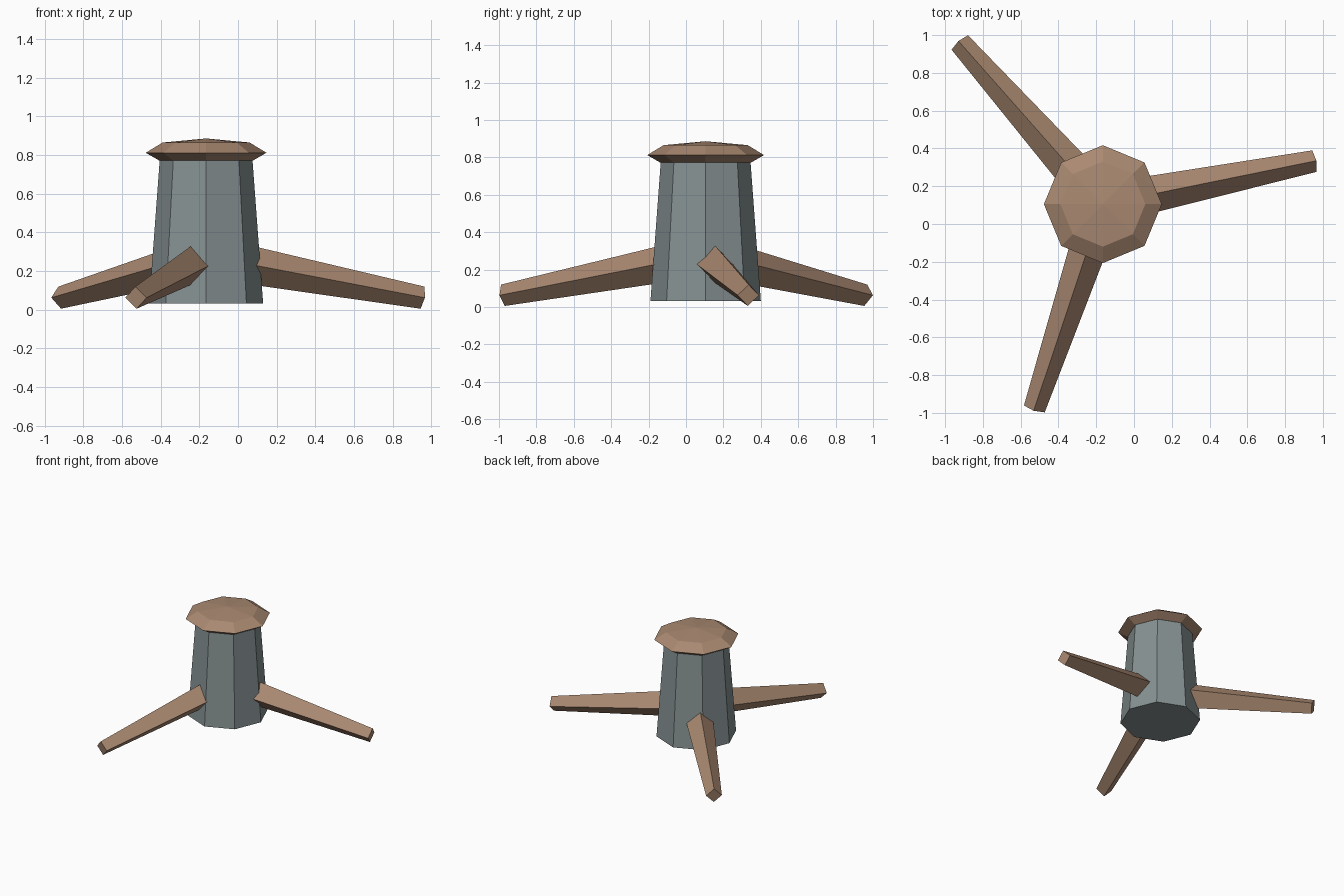
import bpy
import bmesh
import math
from mathutils import Vector

if "Cube" in bpy.data.objects:
    bpy.data.objects.remove(bpy.data.objects["Cube"])

CX, CY = -0.165, 0.105   # axis of the body


def material(name, rgb):
    m = bpy.data.materials.new(name)
    m.diffuse_color = (*rgb, 1.0)
    m.use_nodes = True
    m.node_tree.nodes["Principled BSDF"].inputs["Base Color"].default_value = m.diffuse_color
    return m


wood = material("brown wood", (0.40, 0.25, 0.165))
stone = material("blue grey", (0.24, 0.285, 0.29))


def finish(name, bm, mat):
    bmesh.ops.recalc_face_normals(bm, faces=bm.faces)
    mesh = bpy.data.meshes.new(name)
    bm.to_mesh(mesh)
    bm.free()
    mesh.materials.append(mat)
    obj = bpy.data.objects.new(name, mesh)
    bpy.context.collection.objects.link(obj)
    return obj


def skin(bm, rings):
    """Join successive rings of vertices with quads."""
    for a, b in zip(rings, rings[1:]):
        n = len(a)
        for i in range(n):
            j = (i + 1) % n
            bm.faces.new((a[i], a[j], b[j], b[i]))


def octagon_part(name, profile, mat, apex=None):
    """Eight-sided turned shape from (radius, z) pairs."""
    bm = bmesh.new()
    rings = []
    for r, z in profile:
        angles = [i * math.tau / 8 for i in range(8)]
        rings.append([bm.verts.new((CX + r * math.cos(a), CY + r * math.sin(a), z))
                      for a in angles])
    skin(bm, rings)
    bm.faces.new(rings[0])
    if apex is None:
        bm.faces.new(rings[-1])
    else:
        tip = bm.verts.new((CX, CY, apex))
        for i in range(8):
            bm.faces.new((rings[-1][i], rings[-1][(i + 1) % 8], tip))
    return finish(name, bm, mat)


def leg(name, degrees):
    """Tapered square beam on edge, sloping down and away from the body."""
    a = math.radians(degrees)
    out = Vector((math.cos(a), math.sin(a), 0))
    side = Vector((-math.sin(a), math.cos(a), 0))
    axis = (out - Vector((0, 0, 0.185))).normalized()
    up = axis.cross(side)
    bm = bmesh.new()
    rings = []
    for r, z, half in ((0.08, 0.259, 0.106), (1.143, 0.0625, 0.058)):
        c = Vector((CX, CY, z)) + out * r
        rings.append([bm.verts.new(c + d * half) for d in (up, side, -up, -side)])
    skin(bm, rings)
    for ring in rings:
        bm.faces.new(ring)
    return finish(name, bm, wood)


# Tapered body
octagon_part("body", [(0.295, 0.033), (0.24, 0.775)], stone)

# Bevelled cap with a shallow point
octagon_part("cap", [(0.243, 0.772), (0.312, 0.812), (0.225, 0.865)], wood, apex=0.886)

# Three spread legs
for k in range(3):
    leg(f"leg_{k + 1}", 11.5 + 120 * k)
